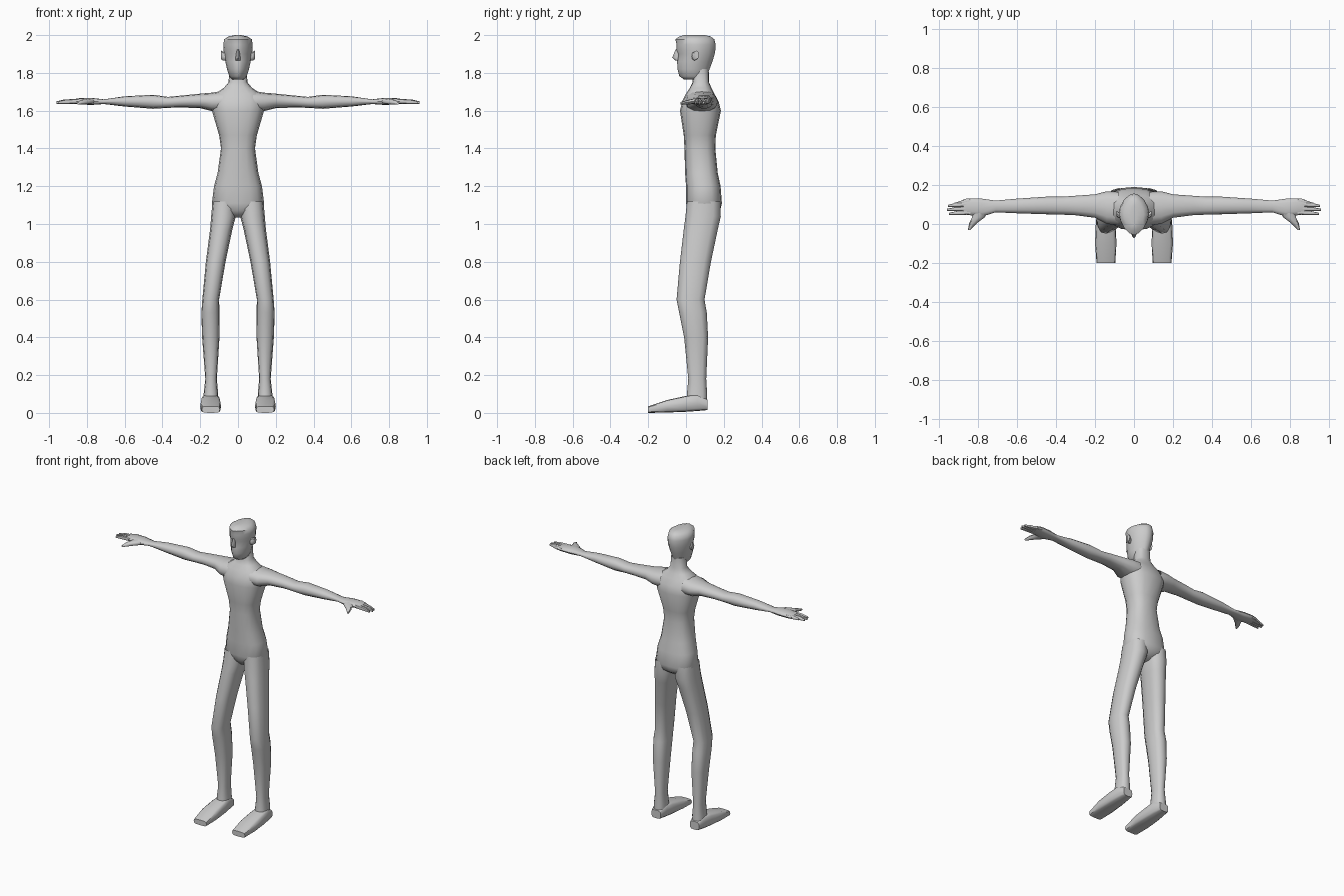
import bpy, bmesh, math
from mathutils import Vector


def loft(name, axis, rings, p=0.85, n=12, mirror=False, cap_start=True, angle=50):
    """Skin superellipse rings (pos, a0, a1, b0, b1) placed along an axis."""
    bm = bmesh.new()
    loops = []
    for pos, a0, a1, b0, b1 in rings:
        loop = []
        for i in range(n):
            t = 2 * math.pi * i / n
            c, s = math.cos(t), math.sin(t)
            a = (a0 + a1) / 2 + (a1 - a0) / 2 * math.copysign(abs(c) ** p, c)
            b = (b0 + b1) / 2 + (b1 - b0) / 2 * math.copysign(abs(s) ** p, s)
            co = {'X': (pos, a, b), 'Y': (a, pos, b), 'Z': (a, b, pos)}[axis]
            loop.append(bm.verts.new(Vector(co)))
        loops.append(loop)
    for l0, l1 in zip(loops, loops[1:]):
        for i in range(n):
            j = (i + 1) % n
            bm.faces.new((l0[i], l0[j], l1[j], l1[i]))
    if cap_start:
        bm.faces.new(loops[0])
    bm.faces.new(loops[-1])
    bmesh.ops.recalc_face_normals(bm, faces=bm.faces[:])
    me = bpy.data.meshes.new(name)
    bm.to_mesh(me)
    bm.free()
    ob = bpy.data.objects.new(name, me)
    bpy.context.collection.objects.link(ob)
    if mirror:
        mod = ob.modifiers.new("Mirror", 'MIRROR')
        mod.use_clip = False
        mod.use_mirror_merge = False
    bpy.ops.object.select_all(action='DESELECT')
    ob.select_set(True)
    bpy.context.view_layer.objects.active = ob
    bpy.ops.object.shade_smooth_by_angle(angle=math.radians(angle))
    return ob


def sym(rows):
    """Rings centred on x = 0: (z, half width, front y, back y)."""
    return [(z, -w, w, f, b) for z, w, f, b in rows]


# Torso from crotch to neck
loft("torso", 'Z', sym([
    (1.035, 0.03, 0.04, 0.13), (1.07, 0.115, 0.01, 0.18), (1.11, 0.138, 0.0, 0.19),
    (1.20, 0.127, 0.0, 0.183), (1.27, 0.108, -0.005, 0.168), (1.40, 0.09, -0.008, 0.155),
    (1.47, 0.10, -0.012, 0.158), (1.60, 0.138, -0.032, 0.185), (1.65, 0.138, -0.02, 0.172),
    (1.69, 0.12, 0.0, 0.15), (1.72, 0.075, 0.02, 0.135), (1.75, 0.05, 0.035, 0.122),
    (1.82, 0.046, 0.03, 0.12)]), p=0.8, n=16)

# Head, pointed at face and back
loft("head", 'Z', sym([
    (1.765, 0.03, -0.01, 0.09), (1.782, 0.046, -0.035, 0.11), (1.82, 0.058, -0.045, 0.125),
    (1.86, 0.067, -0.047, 0.14), (1.90, 0.074, -0.042, 0.152), (1.92, 0.076, -0.052, 0.155),
    (1.95, 0.078, -0.05, 0.157), (1.978, 0.073, -0.056, 0.15), (1.993, 0.05, -0.035, 0.13),
    (2.0, 0.015, -0.01, 0.10)]), p=1.15, n=16)
loft("nose", 'Z', sym([
    (1.925, 0.006, -0.055, -0.03), (1.88, 0.013, -0.073, -0.03),
    (1.865, 0.012, -0.055, -0.03)]), p=1.3, n=8)
loft("ear", 'X', [
    (0.055, 0.03, 0.055, 1.868, 1.905), (0.078, 0.03, 0.06, 1.865, 1.912),
    (0.09, 0.04, 0.068, 1.872, 1.918)], n=8, mirror=True)

# Arm and palm
loft("arm", 'X', [
    (0.08, -0.005, 0.165, 1.59, 1.705), (0.14, 0.0, 0.168, 1.598, 1.695),
    (0.20, 0.032, 0.152, 1.613, 1.69), (0.30, 0.045, 0.145, 1.617, 1.68),
    (0.37, 0.048, 0.14, 1.615, 1.673), (0.45, 0.05, 0.14, 1.61, 1.684),
    (0.60, 0.055, 0.13, 1.622, 1.676), (0.71, 0.06, 0.12, 1.635, 1.66),
    (0.78, 0.038, 0.13, 1.63, 1.668), (0.84, 0.045, 0.132, 1.634, 1.666),
    (0.875, 0.05, 0.128, 1.637, 1.66)], mirror=True, cap_start=False)

# Fingers and thumb
for k, (y0, y1, tip) in enumerate([(0.119, 0.104, 0.92), (0.102, 0.093, 0.955),
                                   (0.08, 0.073, 0.96), (0.06, 0.052, 0.95)]):
    ym = (y0 + y1) / 2
    loft(f"finger_{k + 1}", 'X', [
        (0.84, y0 - 0.012, y0 + 0.012, 1.637, 1.663),
        (tip - 0.04, ym - 0.01, ym + 0.01, 1.636, 1.659),
        (tip, y1 - 0.005, y1 + 0.005, 1.636, 1.65)], n=8, mirror=True)
loft("thumb", 'Y', [
    (0.065, 0.75, 0.83, 1.635, 1.665), (0.035, 0.765, 0.83, 1.635, 1.663),
    (0.005, 0.805, 0.845, 1.632, 1.656), (-0.03, 0.838, 0.852, 1.632, 1.645)],
    n=8, mirror=True)

# Leg from hip to ankle
loft("leg", 'Z', [
    (1.12, 0.01, 0.135, 0.005, 0.183), (1.04, 0.012, 0.142, -0.003, 0.184),
    (0.97, 0.03, 0.148, -0.012, 0.168), (0.80, 0.066, 0.17, -0.032, 0.132),
    (0.60, 0.1, 0.189, -0.05, 0.098), (0.53, 0.098, 0.194, -0.036, 0.11),
    (0.40, 0.098, 0.19, -0.01, 0.117), (0.18, 0.112, 0.173, 0.012, 0.107),
    (0.10, 0.105, 0.182, 0.005, 0.112), (0.03, 0.105, 0.182, 0.0, 0.112)],
    p=0.8, mirror=True, cap_start=False)

# Wedge foot
loft("foot", 'Y', [
    (0.115, 0.11, 0.178, 0.015, 0.07), (0.06, 0.10, 0.19, 0.01, 0.10),
    (0.0, 0.094, 0.196, 0.006, 0.09), (-0.10, 0.09, 0.2, 0.002, 0.068),
    (-0.20, 0.096, 0.192, 0.0, 0.035)], p=0.5, mirror=True)
